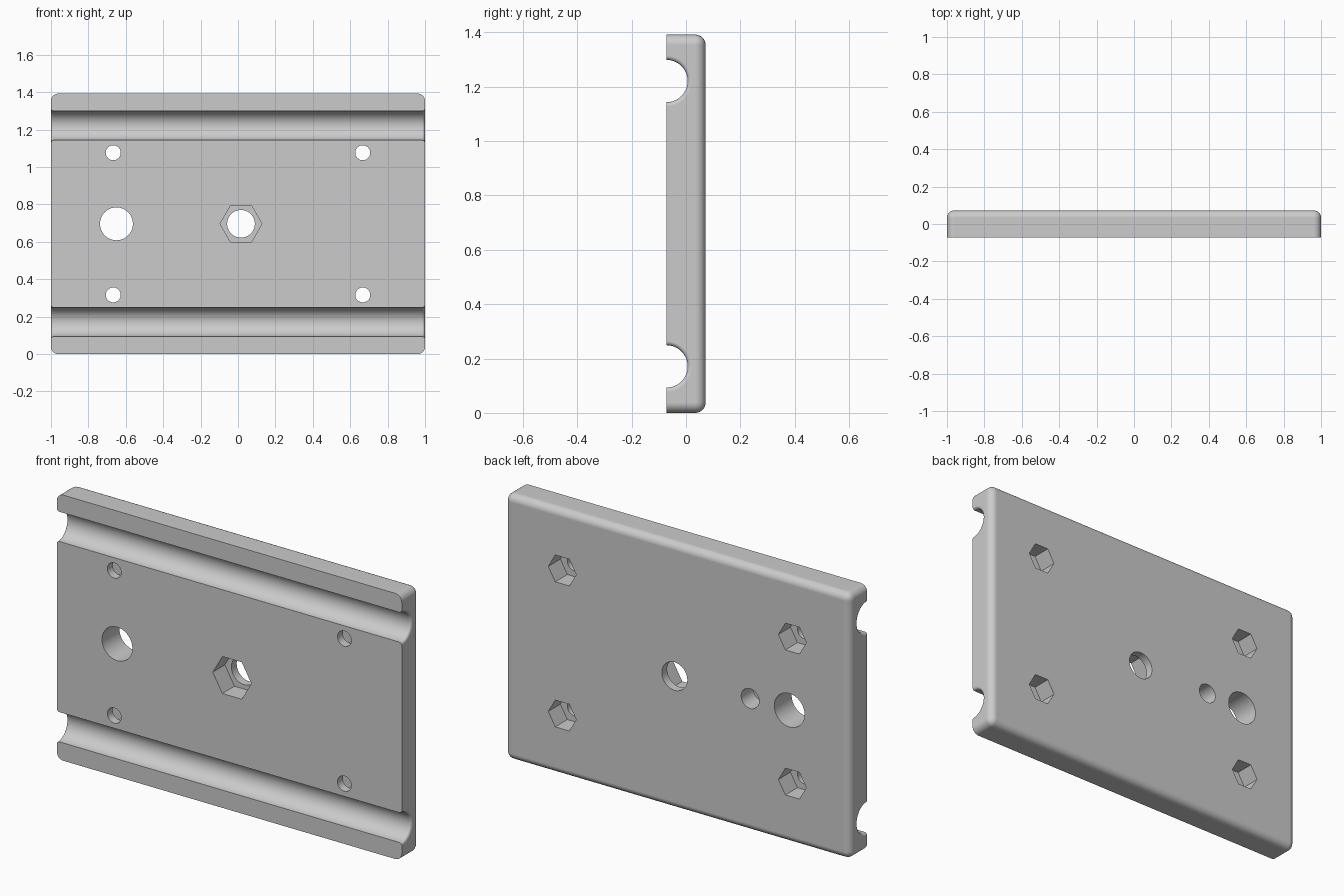
import bpy, bmesh, math
from mathutils import Matrix, Vector

if "Cube" in bpy.data.objects:
    bpy.data.objects.remove(bpy.data.objects["Cube"], do_unlink=True)

HEIGHT, HALF_T, FILLET = 1.392, 0.072, 0.038
MID = HEIGHT / 2
POCKET = 0.1

grey = bpy.data.materials.new("plain_grey")
grey.use_nodes = True
colour = (0.6, 0.6, 0.6, 1)
grey.diffuse_color = colour
grey.node_tree.nodes["Principled BSDF"].inputs["Base Color"].default_value = colour


def make_object(name, bm):
    bmesh.ops.recalc_face_normals(bm, faces=bm.faces)
    mesh = bpy.data.meshes.new(name)
    bm.to_mesh(mesh)
    bm.free()
    mesh.materials.append(grey)
    ob = bpy.data.objects.new(name, mesh)
    bpy.context.collection.objects.link(ob)
    return ob


def turned(name, profile, sides, axis, centre):
    """Solid of stacked rings; profile holds (distance along axis, radius)."""
    bm = bmesh.new()
    u = Vector((0, 0, 1)) if axis.x else Vector((1, 0, 0))
    v = axis.cross(u)
    rings = []
    for d, r in profile:
        angles = [math.tau * i / sides for i in range(sides)]
        rings.append([bm.verts.new(centre + axis * d + (u * math.cos(a) + v * math.sin(a)) * r)
                      for a in angles])
    for a, b in zip(rings, rings[1:]):
        for i in range(sides):
            j = (i + 1) % sides
            bm.faces.new((a[i], a[j], b[j], b[i]))
    bm.faces.new(rings[0])
    bm.faces.new(rings[-1])
    return make_object(name, bm)


# Plate: every edge rounded except the front rim
bm = bmesh.new()
bmesh.ops.create_cube(bm, size=1, matrix=Matrix.Translation((0, 0, MID))
                      @ Matrix.Diagonal((2, 2 * HALF_T, HEIGHT, 1)))
edges = [e for e in bm.edges if any(v.co.y > 0 for v in e.verts)]
bmesh.ops.bevel(bm, geom=edges, offset=FILLET, segments=6, profile=0.5, affect='EDGES')
plate = make_object("mounting_plate", bm)

cutters = []
X, Y = Vector((1, 0, 0)), Vector((0, 1, 0))


def bore(name, x, z, radius, start, end, sides=48):
    cutters.append(turned(name, [(start, radius), (end, radius)], sides, Y, Vector((x, 0, z))))


# Two long rod grooves with flared ends
FLARE, ROD = 0.015, 0.078
steps = [math.radians(15 * i) for i in range(7)]
end = [(1 - FLARE + FLARE * math.sin(a), ROD + FLARE * (1 - math.cos(a))) for a in steps]
end.append((1.1, ROD + FLARE))
groove = [(-d, r) for d, r in reversed(end)] + end
for side in (-1, 1):
    cutters.append(turned("groove_cutter", groove, 64, X,
                          Vector((0, -HALF_T, MID + side * 0.525))))

# Four screw holes with hexagonal nut pockets at the back
for sx in (-1, 1):
    for sz in (-1, 1):
        x, z = sx * 0.667, MID + sz * 0.38
        bore("screw_hole_cutter", x, z, 0.04, -0.2, 0.2, 32)
        bore("nut_pocket_cutter", x, z, 0.081, HALF_T - POCKET, 0.2, 6)

# Centre hole with front hexagonal pocket, large hole, blind back hole
bore("centre_hole_cutter", 0.016, MID, 0.074, -0.2, 0.2)
bore("centre_pocket_cutter", 0.016, MID, 0.112, -0.2, POCKET - HALF_T, 6)
bore("large_hole_cutter", -0.65, MID, 0.088, -0.2, 0.2)
bore("blind_hole_cutter", -0.422, MID, 0.052, HALF_T - POCKET, 0.2)

bpy.ops.object.select_all(action='DESELECT')
bpy.context.view_layer.objects.active = plate
plate.select_set(True)
for cutter in cutters:
    cutter.hide_render = True
    mod = plate.modifiers.new("cut", 'BOOLEAN')
    mod.operation, mod.solver, mod.object = 'DIFFERENCE', 'EXACT', cutter
    bpy.ops.object.modifier_apply(modifier=mod.name)
for cutter in cutters:
    bpy.data.objects.remove(cutter, do_unlink=True)

# Smooth curved walls, crisp edges and clean flats
bpy.ops.object.shade_smooth_by_angle(angle=math.radians(30))
weighted = plate.modifiers.new("clean_flats", 'WEIGHTED_NORMAL')
weighted.keep_sharp = True
